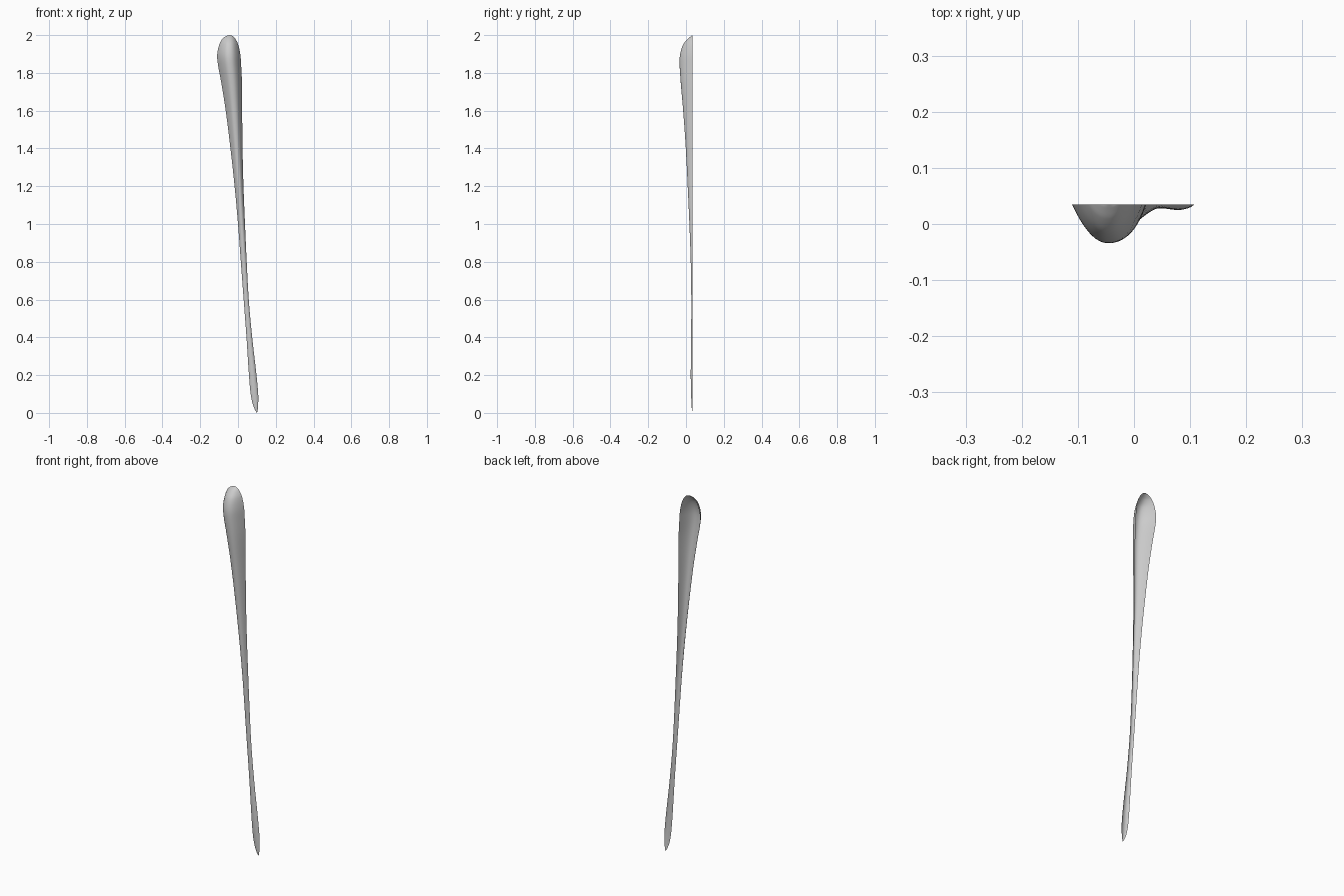
import bpy, bmesh

if "Cube" in bpy.data.objects:
    bpy.data.objects.remove(bpy.data.objects["Cube"])

BACK = 0.035   # plane of the open back rim
COLS = 24      # points across each arched section
STEPS = 4      # smooth steps between key sections

# Key sections: height, left rim x, right rim x, bulge depth
KEYS = [
    (0.00, 0.099, 0.101, 0.000), (0.02, 0.088, 0.105, 0.004),
    (0.05, 0.077, 0.107, 0.006), (0.10, 0.067, 0.107, 0.008),
    (0.20, 0.058, 0.098, 0.010), (0.40, 0.045, 0.075, 0.008),
    (0.60, 0.030, 0.057, 0.007), (0.80, 0.015, 0.046, 0.010),
    (1.00, 0.000, 0.037, 0.017), (1.20, -0.018, 0.029, 0.026),
    (1.40, -0.040, 0.024, 0.036), (1.60, -0.065, 0.022, 0.050),
    (1.75, -0.089, 0.021, 0.063), (1.85, -0.107, 0.016, 0.069),
    (1.90, -0.110, 0.012, 0.066), (1.95, -0.099, 0.001, 0.050),
    (1.98, -0.083, -0.014, 0.026), (1.995, -0.063, -0.029, 0.007),
    (2.00, -0.047, -0.043, 0.000),
]


def slope(i, c):
    a, b = KEYS[max(i - 1, 0)], KEYS[min(i + 1, len(KEYS) - 1)]
    return (b[c] - a[c]) / (b[0] - a[0])


def between(i, s):
    """Smooth section a fraction s of the way from key i to the next."""
    a, b = KEYS[i], KEYS[i + 1]
    h = b[0] - a[0]
    out = [a[0] + h * s]
    for c in (1, 2, 3):
        out.append((2*s**3 - 3*s*s + 1) * a[c] + (s**3 - 2*s*s + s) * h * slope(i, c)
                   + (3*s*s - 2*s**3) * b[c] + (s**3 - s*s) * h * slope(i + 1, c))
    return out


sections = [between(i, k / STEPS) for i in range(len(KEYS) - 1) for k in range(STEPS)]
sections.append(KEYS[-1])

# Thin arched shell, open at the back, steeper on its right side
bm = bmesh.new()
rows = []
for z, left, right, depth in sections:
    row = []
    for j in range(COLS + 1):
        t = 2 * j / COLS - 1
        arch = 1 - abs(t) ** (2.0 if t < 0 else 2.5)
        x = (left + right) / 2 + t * (right - left) / 2
        row.append(bm.verts.new((x, BACK - max(depth, 0) * arch, z)))
    rows.append(row)
for a, b in zip(rows, rows[1:]):
    for j in range(COLS):
        bm.faces.new((a[j], a[j + 1], b[j + 1], b[j])).smooth = True

mesh = bpy.data.meshes.new("tapered_shell")
bm.to_mesh(mesh)
bm.free()
shell = bpy.data.objects.new("tapered_shell", mesh)
bpy.context.collection.objects.link(shell)
